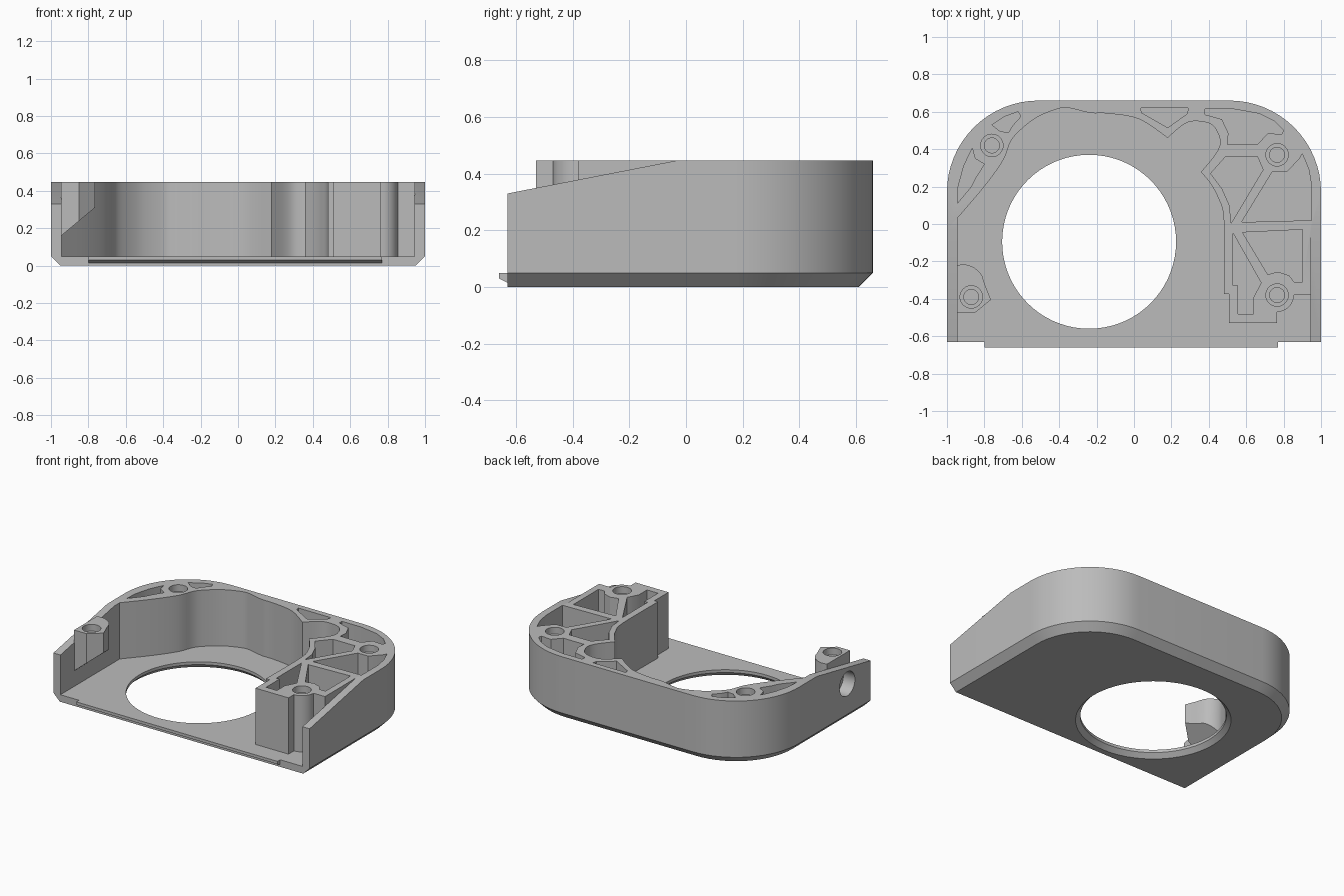
import bpy
import bmesh
import math
from mathutils import Matrix, Vector

cube = bpy.data.objects.get("Cube")
if cube:
    bpy.data.objects.remove(cube, do_unlink=True)

grey = bpy.data.materials.new("plain grey")
grey.use_nodes = True
grey.diffuse_color = (0.5, 0.5, 0.5, 1)
grey.node_tree.nodes["Principled BSDF"].inputs["Base Color"].default_value = (0.5, 0.5, 0.5, 1)

TOP, FLOOR, FRONT, WALL = 0.447, 0.05, -0.63, 0.945
ABOVE = 0.6


def loft(name, rings):
    """Closed solid through matching rings of 3D points."""
    bm = bmesh.new()
    loops = [[bm.verts.new(p) for p in ring] for ring in rings]
    count = len(loops[0])
    for low, high in zip(loops, loops[1:]):
        for i in range(count):
            j = (i + 1) % count
            bm.faces.new((low[i], low[j], high[j], high[i]))
    bm.faces.new(loops[0][::-1])
    bm.faces.new(loops[-1])
    bmesh.ops.recalc_face_normals(bm, faces=bm.faces)
    mesh = bpy.data.meshes.new(name)
    bm.to_mesh(mesh)
    bm.free()
    mesh.materials.append(grey)
    obj = bpy.data.objects.new(name, mesh)
    bpy.context.collection.objects.link(obj)
    return obj


def prism(name, points, low, high, axis="z"):
    """Extrude a flat outline along one axis."""
    place = {"z": lambda a, b, h: (a, b, h),
             "y": lambda a, b, h: (a, h, b),
             "x": lambda a, b, h: (h, a, b)}[axis]
    return loft(name, [[place(a, b, h) for a, b in points] for h in (low, high)])


def arc(centre, radius, start, end, steps):
    angles = [math.radians(start + (end - start) * i / steps) for i in range(steps + 1)]
    return [(centre[0] + radius * math.cos(t), centre[1] + radius * math.sin(t)) for t in angles]


def circle(centre, radius, sides=32):
    return arc(centre, radius, 0, 360, sides)[:-1]


def spline(points, steps=4):
    """Smooth curve through a few points."""
    p = [Vector(q) for q in points]
    p = [p[0]] + p + [p[-1]]
    curve = []
    for a, b, c, d in zip(p, p[1:], p[2:], p[3:]):
        for i in range(steps):
            t = i / steps
            curve.append(tuple(b + 0.5 * t * (c - a + t * (2 * a - 5 * b + 4 * c - d
                               + t * (3 * b - a - 3 * c + d)))))
    return curve + [tuple(p[-1])]


def activate(obj):
    bpy.ops.object.select_all(action="DESELECT")
    obj.select_set(True)
    bpy.context.view_layer.objects.active = obj


def boolean(obj, tool, operation="DIFFERENCE", keep=False):
    activate(obj)
    mod = obj.modifiers.new("shape", "BOOLEAN")
    mod.operation = operation
    mod.solver = "EXACT"
    mod.object = tool
    bpy.ops.object.modifier_apply(modifier=mod.name)
    if not keep:
        bpy.data.objects.remove(tool, do_unlink=True)


def footprint(inset, z):
    """Square front, two rounded back corners."""
    x, r, yc = 1 - inset, 0.49 - inset, 0.17
    right = arc((x - r, yc), r, 0, 90, 16)
    left = [(-a, b) for a, b in reversed(right)]
    outline = [(-x, FRONT), (x, FRONT)] + right + left
    return [(a, b, z) for a, b in outline]


# Housing with a bevelled base
housing = loft("housing", [footprint(0.05, 0), footprint(0, FLOOR), footprint(0, TOP)])

# Main cavity, open at the front
left_curve = spline([(-WALL, 0.03), (-0.8, 0.2), (-0.7, 0.34), (-0.66, 0.44), (-0.61, 0.5),
                     (-0.52, 0.57), (-0.41, 0.615), (-0.345, 0.62), (-0.235, 0.594),
                     (-0.13, 0.59), (0.03, 0.56), (0.18, 0.46)])
corner_curve = spline([(0.18, 0.46), (0.262, 0.53), (0.326, 0.55), (0.417, 0.53),
                       (0.46, 0.45), (0.44, 0.38), (0.358, 0.278)])
right_curve = spline([(0.358, 0.278), (0.406, 0.22), (0.45, 0.14), (0.48, 0.02), (0.48, -0.374)])
block = [(0.508, -0.374), (0.508, -0.53), (0.765, -0.53)]
boss_round = arc((0.765, -0.38), 0.09, -90, 0, 8)
cavity = ([(-WALL, -0.8)] + left_curve + corner_curve[1:] + right_curve[1:]
          + block + boss_round + [(WALL, -0.38), (WALL, -0.8)])
boolean(housing, prism("cavity_cutter", cavity, FLOOR, ABOVE))

# Lightening pockets between the ribs
pockets = [
    [(-0.945, 0.11), (-0.94, 0.2), (-0.91, 0.31), (-0.865, 0.405), (-0.85, 0.35),
     (-0.8, 0.32), (-0.845, 0.25), (-0.87, 0.2)],
    [(-0.76, 0.53), (-0.69, 0.575), (-0.62, 0.6), (-0.605, 0.575), (-0.65, 0.525),
     (-0.67, 0.49), (-0.715, 0.495)],
    [(0.037, 0.62), (0.29, 0.62), (0.285, 0.59), (0.18, 0.515), (0.04, 0.595)],
    [(0.38, 0.615), (0.53, 0.615), (0.67, 0.59), (0.75, 0.55), (0.8, 0.5), (0.79, 0.48),
     (0.715, 0.485), (0.66, 0.425), (0.5, 0.425), (0.505, 0.485), (0.47, 0.56), (0.38, 0.585)],
    [(0.49, 0.36), (0.66, 0.36), (0.69, 0.29), (0.52, 0.005), (0.51, 0.1), (0.47, 0.19),
     (0.41, 0.27)],
    [(0.9, 0.375), (0.935, 0.29), (0.95, 0.2), (0.95, 0.02), (0.575, 0.01), (0.74, 0.28),
     (0.82, 0.28), (0.885, 0.35)],
    [(0.58, -0.045), (0.9, -0.03), (0.9, -0.31), (0.855, -0.31), (0.83, -0.275),
     (0.77, -0.255), (0.715, -0.27)],
    [(0.53, -0.05), (0.68, -0.315), (0.64, -0.39), (0.64, -0.48), (0.555, -0.48),
     (0.555, -0.33), (0.53, -0.33)],
]
for outline in pockets:
    boolean(housing, prism("pocket_cutter", outline, FLOOR, ABOVE))

# Sloping tops of the two side walls
slope = [(-0.03, TOP), (-0.8, 0.297), (-0.8, ABOVE), (-0.03, ABOVE)]
for low, high in ((-1.2, -WALL), (WALL, 1.2)):
    boolean(housing, prism("slope_cutter", slope, low, high, "x"))

# Large round opening, flared underneath
centre = (-0.24, -0.095)
rings = [(0.505, -0.01), (0.465, 0.03), (0.465, 0.1)]
boolean(housing, loft("opening_cutter",
                      [[(a, b, z) for a, b in circle(centre, r, 72)] for r, z in rings]))

# Front-left hanging boss with a slanted underside
outline = [(-0.947, -0.22)] + arc((-0.92, -0.34), 0.125, 85, 30, 6) + [
    (-0.795, -0.33), (-0.765, -0.405), (-0.85, -0.475), (-0.947, -0.475)]
hanging_boss = prism("hanging_boss", outline, 0.1, TOP)
under = [(-1.1, 0.031), (-0.7, 0.364), (-0.7, 0), (-1.1, 0)]
boolean(hanging_boss, prism("underside_cutter", under, -0.7, 0, "y"))

# Screw holes with a shallow counterbore
for target, spot in ((housing, (-0.76, 0.42)), (housing, (0.765, 0.37)),
                     (housing, (0.765, -0.38)), (hanging_boss, (-0.87, -0.39))):
    boolean(target, prism("counterbore_cutter", circle(spot, 0.06), 0.4, ABOVE))
    depth = 0.1 if target is housing else 0.27
    boolean(target, prism("screw_cutter", circle(spot, 0.04), depth, 0.5))

# Round port through the wall behind the hanging boss
port = prism("port_cutter", circle((-0.37, 0.265), 0.085), -1.1, -0.91, "x")
boolean(housing, port, keep=True)
boolean(hanging_boss, port)

# Thin lip along the front edge
lip_profile = [(-0.62, 0.015), (FRONT, 0.015), (-0.66, 0.03), (-0.66, FLOOR), (-0.62, FLOOR)]
front_lip = prism("front_lip", lip_profile, -0.8, 0.77, "x")
boolean(housing, front_lip, "UNION")

for obj in (housing, hanging_boss):
    activate(obj)
    bpy.ops.object.shade_smooth_by_angle(angle=math.radians(30))
